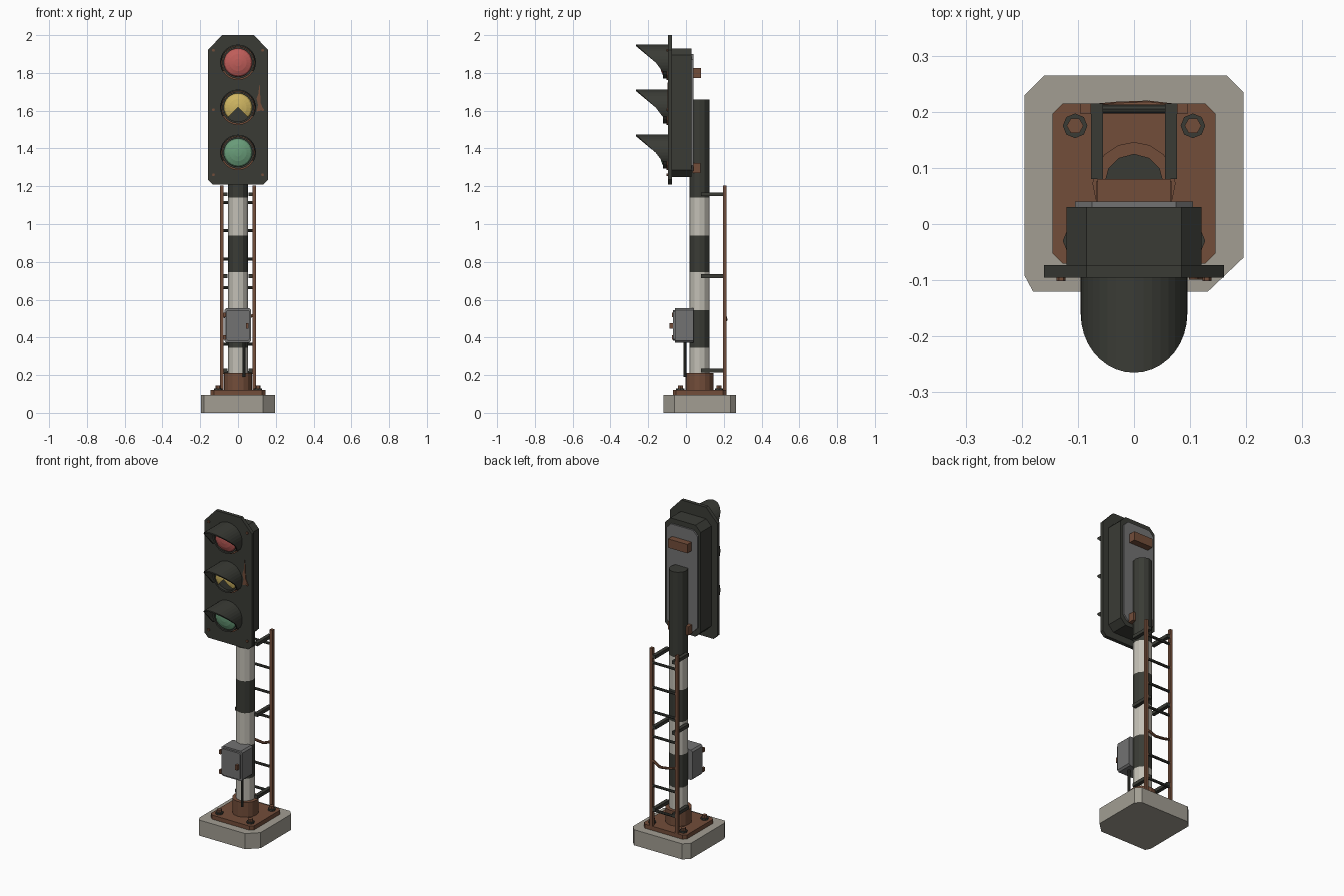
import bpy, bmesh, math
from mathutils import Vector

cube = bpy.data.objects.get("Cube")
if cube:
    bpy.data.objects.remove(cube, do_unlink=True)


def material(name, r, g, b):
    m = bpy.data.materials.new(name)
    m.use_nodes = True
    m.diffuse_color = (r, g, b, 1)
    m.node_tree.nodes["Principled BSDF"].inputs["Base Color"].default_value = (r, g, b, 1)
    return m


DARK = material("dark paint", .042, .044, .036)
RUST = material("rust", .17, .075, .042)
CONCRETE = material("concrete", .36, .34, .29)
WHITE = material("white paint", .54, .52, .46)
GREY = material("grey metal", .17, .17, .17)
RED = material("red glass", .52, .11, .1)
YELLOW = material("yellow glass", .62, .46, .12)
GREEN = material("green glass", .14, .33, .19)


def finish(name, bm, mat):
    bmesh.ops.recalc_face_normals(bm, faces=bm.faces)
    mesh = bpy.data.meshes.new(name)
    bm.to_mesh(mesh)
    bm.free()
    mesh.materials.append(mat)
    ob = bpy.data.objects.new(name, mesh)
    bpy.context.collection.objects.link(ob)
    return ob


def prism(name, outline, lo, hi, mat, axis="z"):
    """Extrude a 2D outline: (x, y) along z, or (x, z) along y."""
    bm = bmesh.new()
    place = (lambda a, b, h: (a, b, h)) if axis == "z" else (lambda a, b, h: (a, h, b))
    low = [bm.verts.new(place(a, b, lo)) for a, b in outline]
    top = [bm.verts.new(place(a, b, hi)) for a, b in outline]
    bm.faces.new(low)
    bm.faces.new(top)
    n = len(low)
    for i in range(n):
        j = (i + 1) % n
        bm.faces.new((low[i], low[j], top[j], top[i]))
    return finish(name, bm, mat)


def chamfered(x0, x1, y0, y1, c):
    return [(x0 + c, y0), (x1 - c, y0), (x1, y0 + c), (x1, y1 - c),
            (x1 - c, y1), (x0 + c, y1), (x0, y1 - c), (x0, y0 + c)]


def box(name, x0, x1, y0, y1, z0, z1, mat):
    return prism(name, [(x0, y0), (x1, y0), (x1, y1), (x0, y1)], z0, z1, mat)


def circle(cx, cy, r, n):
    return [(cx + r * math.cos(2 * math.pi * i / n), cy + r * math.sin(2 * math.pi * i / n))
            for i in range(n)]


def lathe_y(name, profile, cz, mat, n=24, closed=False, keep=lambda a: True):
    """Revolve (radius, y) points about a y-parallel axis at height cz."""
    bm = bmesh.new()
    pairs = list(zip(profile, profile[1:] + profile[:1])) if closed else list(zip(profile, profile[1:]))
    for i in range(n):
        a, b = (2 * math.pi * k / n for k in (i, i + 1))
        if not keep((a + b) / 2):
            continue
        for (r, y), (s, w) in pairs:
            pts = [(q * math.cos(t), v, cz + q * math.sin(t))
                   for q, v, t in ((r, y, a), (r, y, b), (s, w, b), (s, w, a)) ]
            if s == 0:
                pts.pop()
            bm.faces.new([bm.verts.new(p) for p in pts])
    bmesh.ops.remove_doubles(bm, verts=bm.verts, dist=1e-5)
    return finish(name, bm, mat)


def tube(name, points, r, mat, n=8):
    bm = bmesh.new()
    for p, q in zip(points, points[1:]):
        d = Vector(q) - Vector(p)
        m = d.to_track_quat("Z", "Y").to_matrix().to_4x4()
        m.translation = (Vector(p) + Vector(q)) / 2
        bmesh.ops.create_cone(bm, cap_ends=True, segments=n, radius1=r, radius2=r,
                              depth=d.length, matrix=m)
    return finish(name, bm, mat)


PY = .072  # pole axis

# Foundation with one broken corner, base plate and anchor bolts
prism("foundation", [(-.18, -.12), (.132, -.12), (.195, -.06), (.195, .235), (.165, .265),
                     (-.16, .265), (-.195, .23), (-.195, -.092)], 0, .095, CONCRETE)
prism("base_plate", chamfered(-.145, .145, -.07, .215, .018), .095, .12, RUST)
for x in (-.105, .105):
    for y in (-.03, .175):
        prism("bolt_washer", circle(x, y, .022, 8), .12, .13, DARK)
        prism("bolt_nut", circle(x, y, .015, 6), .13, .146, RUST)

# Pole with painted bands
prism("pole_collar", circle(0, PY, .074, 16), .12, .21, RUST)
levels = [.12, .345, .545, .745, .94, 1.14, 1.66]
for i, (z0, z1) in enumerate(zip(levels, levels[1:])):
    prism("pole_band", circle(0, PY, .053, 12), z0, z1, DARK if i % 2 else WHITE)

# Ladder
for s in (-1, 1):
    box("ladder_rail", s * .086 - .009, s * .086 + .009, .196, .215, .12, 1.205, RUST)
    for z in (.225, .725, 1.157):
        box("ladder_arm", s * .066 - .011, s * .066 + .011, .08, .215, z - .01, z + .01, DARK)
for i in range(7):
    z = .215 + i * .15
    if i == 2:
        tube("bent_rung", [(.085, .205, z + .005), (.025, .212, z - .022),
                           (-.03, .21, z - .015), (-.085, .205, z)], .008, RUST)
    else:
        tube("ladder_rung", [(-.085, .205, z), (.085, .205, z)], .008, DARK)

# Control cabinet
prism("cabinet_body", chamfered(-.072, .07, .372, .555, .01), -.058, .04, GREY, "y")
prism("cabinet_door", chamfered(-.062, .062, .384, .545, .008), -.07, -.058, GREY, "y")
box("cabinet_handle", .042, .056, -.088, -.07, .447, .477, RUST)
for z in (.4, .52):
    box("cabinet_hinge", -.077, -.064, -.074, -.056, z - .012, z + .012, RUST)
tube("cabinet_conduit", [(.032, -.005, .19), (.032, -.005, .375)], .008, DARK)

# Signal head
prism("signal_board", [(-.135, 1.21), (.135, 1.21), (.16, 1.235), (.16, 1.92), (.085, 2),
                       (-.085, 2), (-.16, 1.92), (-.16, 1.235)], -.095, -.073, DARK, "y")
prism("signal_housing", chamfered(-.12, .12, 1.25, 1.93, .035), -.073, .03, DARK, "y")
prism("housing_back", chamfered(-.105, .105, 1.28, 1.9, .03), .03, .04, GREY, "y")
box("upper_bracket", -.065, .065, .04, .08, 1.772, 1.826, RUST)
box("lower_bracket", -.068, .068, .035, .076, 1.27, 1.322, RUST)
for x in (-.13, .13):
    for z in (1.26, 1.605, 1.92):
        prism("board_bolt", circle(x, z, .008, 6), -.102, -.095, RUST, "y")
prism("rust_scrape", [(.098, 1.595), (.118, 1.6), (.132, 1.612), (.12, 1.64), (.114, 1.75),
                      (.108, 1.69), (.098, 1.665), (.106, 1.63)], -.099, -.095, RUST, "y")


def hood(cz):
    """Tapering visor around the top of a lamp, with short cheeks below."""
    bm = bmesh.new()
    rows = []
    n = 24
    for i in range(n + 1):
        a = math.radians(-30 + 240 * i / n)
        s = math.sin(a)
        front = -.16 - .105 * s if s >= 0 else -.16 - .07 * s
        x, z = .095 * math.cos(a), cz + .095 * s
        rows.append((bm.verts.new((x, -.094, z)), bm.verts.new((x, front, z))))
    for (a, b), (c, d) in zip(rows, rows[1:]):
        bm.faces.new((a, b, d, c))
    ob = finish("lamp_hood", bm, DARK)
    for f in ob.data.polygons:  # solidify inwards from outward normals
        out = f.normal.x * f.center.x + f.normal.z * (f.center.z - cz)
        break
    mod = ob.modifiers.new("thickness", "SOLIDIFY")
    mod.thickness = .008
    mod.offset = -1 if out > 0 else 1


# Lamps: rim, sleeve, dark backing, domed lens and hood
for cz, glass, name in ((1.855, RED, "red"), (1.617, YELLOW, "yellow"), (1.378, GREEN, "green")):
    lathe_y("lamp_rim", [(.093, -.094), (.093, -.103), (.078, -.103), (.078, -.094)], cz, RUST, closed=True)
    lathe_y("lamp_sleeve", [(.085, -.1), (.085, -.122), (.075, -.122), (.075, -.1)], cz, DARK, closed=True)
    prism("lamp_backing", circle(0, cz, .076, 24), -.104, -.094, DARK, "y")
    broken = glass == YELLOW
    lathe_y(name + "_lens", [(.075, -.112), (.068, -.122), (.045, -.132), (.02, -.137), (0, -.138)], cz, glass,
            keep=lambda a: not broken or abs(a - 1.5 * math.pi) > math.radians(46))
    hood(cz)
